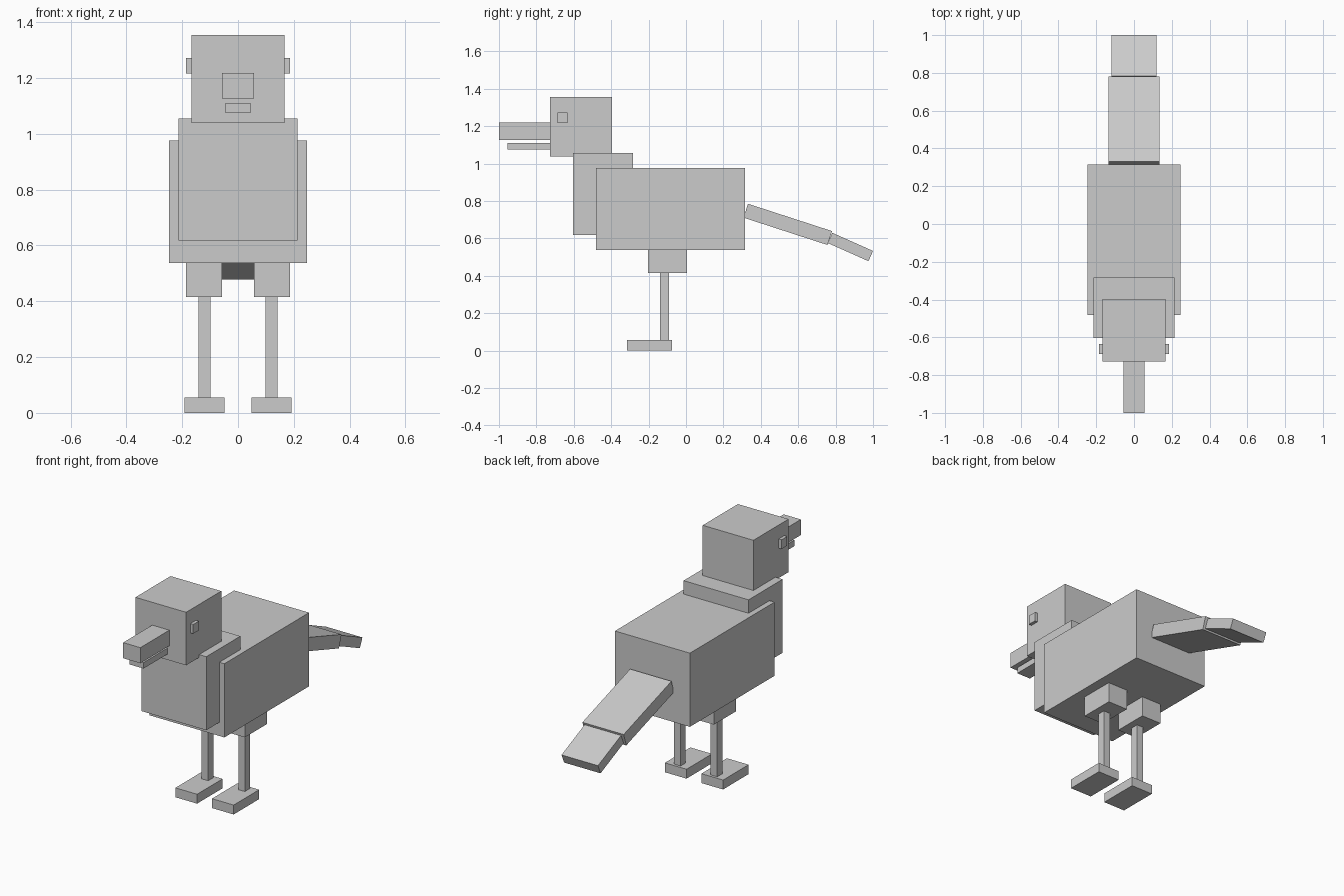
import bpy
import math

cube = bpy.data.objects.get("Cube")
if cube:
    bpy.data.objects.remove(cube, do_unlink=True)

# One plain grey for the whole bird
grey = bpy.data.materials.new("light grey")
grey.use_nodes = True
grey.diffuse_color = (0.6, 0.6, 0.6, 1)
grey.node_tree.nodes["Principled BSDF"].inputs["Base Color"].default_value = (0.6, 0.6, 0.6, 1)


def block(name, center, size, slope=0):
    """Box with a full size, pitched downward towards the back by slope degrees."""
    bpy.ops.mesh.primitive_cube_add(size=1, location=center)
    ob = bpy.context.object
    ob.name = ob.data.name = name
    ob.scale = size
    ob.rotation_euler.x = -math.radians(slope)
    ob.data.materials.append(grey)
    return ob


def span(name, x, y, z):
    """Box given by its (low, high) limits on each axis."""
    limits = (x, y, z)
    return block(name, [(a + b) / 2 for a, b in limits], [b - a for a, b in limits])


def centred(name, half_width, y, z):
    return span(name, (-half_width, half_width), y, z)


def pair(name, x, y, z):
    span("left_" + name, x, y, z)
    span("right_" + name, (-x[1], -x[0]), y, z)


# Body, chest and head
centred("body", 0.247, (-0.481, 0.316), (0.537, 0.976))
centred("chest", 0.214, (-0.604, -0.283), (0.618, 1.056))
centred("head", 0.167, (-0.727, -0.396), (1.039, 1.355))

# Beak
centred("upper_beak", 0.0565, (-1.0, -0.727), (1.126, 1.219))
centred("lower_beak", 0.0455, (-0.954, -0.727), (1.074, 1.11))

# Eyes
pair("eye", (0.167, 0.186), (-0.687, -0.634), (1.217, 1.272))

# Legs
pair("thigh", (0.0565, 0.187), (-0.203, 0.005), (0.415, 0.537))
pair("shin", (0.099, 0.142), (-0.139, -0.091), (0.056, 0.415))
pair("foot", (0.049, 0.192), (-0.315, -0.075), (0, 0.056))

# Tail in two sloping segments
block("tail_base", (0, 0.544, 0.675), (0.272, 0.472, 0.078), 18)
block("tail_tip", (0, 0.879, 0.554), (0.24, 0.238, 0.06), 24)
